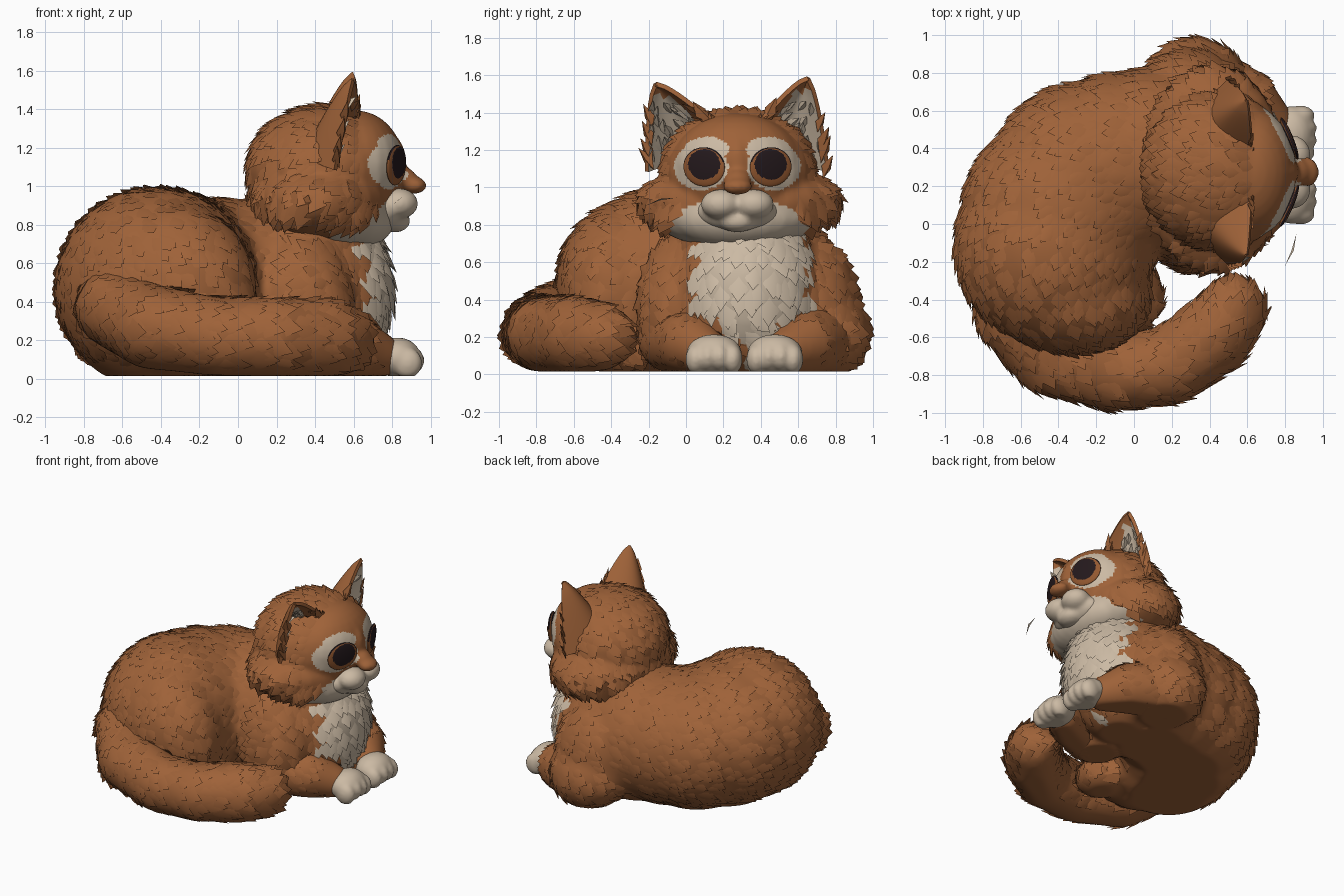
import bpy, bmesh, math, random
from mathutils import Vector, Matrix
from mathutils.bvhtree import BVHTree

random.seed(4)
if "Cube" in bpy.data.objects:
    bpy.data.objects.remove(bpy.data.objects["Cube"])


def material(name, rgb):
    m = bpy.data.materials.new(name)
    m.use_nodes = True
    m.diffuse_color = (*rgb, 1)
    m.node_tree.nodes["Principled BSDF"].inputs["Base Color"].default_value = (*rgb, 1)
    return m


PALETTE = [material("ginger fur", (0.345, 0.122, 0.040)),
           material("cream fur", (0.60, 0.49, 0.37)),
           material("brown iris", (0.30, 0.10, 0.03)),
           material("dark pupil", (0.018, 0.010, 0.012))]
GINGER, CREAM, IRIS, DARK = range(4)
MID = 0.275   # y of the face's middle
made = []


def add_object(name, bm):
    me = bpy.data.meshes.new(name)
    bm.to_mesh(me)
    bm.free()
    for m in PALETTE:
        me.materials.append(m)
    ob = bpy.data.objects.new(name, me)
    bpy.context.collection.objects.link(ob)
    made.append(ob)
    return ob


def ball(bm, c, r):
    mat = Matrix.Translation(c) @ Matrix.Diagonal((*r, 1))
    bmesh.ops.create_uvsphere(bm, u_segments=24, v_segments=16, radius=1, matrix=mat)


def bake(ob):
    dg = bpy.context.evaluated_depsgraph_get()
    me = bpy.data.meshes.new_from_object(ob.evaluated_get(dg))
    ob.modifiers.clear()
    ob.data = me


def blend(name, balls, voxel=0.025, smooth=6, rule=None, colour=GINGER):
    """Fuse ellipsoids into one soft skin, flatten it on the floor, colour by rule."""
    bm = bmesh.new()
    for c, r in balls:
        ball(bm, c, r)
    ob = add_object(name, bm)
    rem = ob.modifiers.new("fuse", 'REMESH')
    rem.mode, rem.voxel_size = 'VOXEL', voxel
    sm = ob.modifiers.new("soften", 'SMOOTH')
    sm.iterations = smooth
    bake(ob)
    if not ob.data.materials:
        for m in PALETTE:
            ob.data.materials.append(m)
    for v in ob.data.vertices:
        v.co.z = max(v.co.z, 0.015)
    for p in ob.data.polygons:
        p.material_index = rule(p.center, p.normal) if rule else colour
    return ob


def chain(points, steps=6):
    """Balls along a path of (x, y, z, radius)."""
    out = []
    for a, b in zip(points, points[1:]):
        for i in range(steps + 1):
            x, y, z, r = Vector(a).lerp(Vector(b), i / steps)
            out.append(((x, y, z), (r, r, r)))
    return out


def fur(name, skin, flow, spacing, length, width, lift, keep=lambda c, n: True):
    """Scatter overlapping pointed tufts that follow the flow direction."""
    bm, used = bmesh.new(), set()
    polys = list(skin.data.polygons)
    random.shuffle(polys)
    for p in polys:
        c, n = p.center, p.normal
        cell = tuple(round(k / spacing) for k in c)
        if cell in used or n.z < -0.75 or c.z < 0.05 or not keep(c, n):
            continue
        used.add(cell)
        d = flow(c)
        d = d - n * d.dot(n)
        if d.length < 0.05:
            continue
        d.normalize()
        d = (d + n.cross(d) * random.uniform(-0.2, 0.2)).normalized()
        s = n.cross(d)
        k = random.uniform(0.8, 1.15)
        L, W = length * k, width * k
        left, right = (bm.verts.new(c + s * q * W / 2 - n * 0.01) for q in (1, -1))
        root = bm.verts.new(c - d * L * 0.55 - n * 0.012)
        ridge = bm.verts.new(c + n * lift * 0.6)
        tip = bm.verts.new(c + d * L * 0.6 + n * lift)
        for f in ((root, right, ridge), (right, tip, ridge), (tip, left, ridge),
                  (left, root, ridge), (left, tip, right)):
            bm.faces.new(f).material_index = p.material_index
    for v in bm.verts:
        v.co.z = max(v.co.z, 0.015)
    bmesh.ops.recalc_face_normals(bm, faces=bm.faces[:])
    return add_object(name, bm)


def swirl(c):
    """Coat direction round the curled body; straight down on the chest."""
    if c.x > 0.45 and c.z > 0.3:
        return Vector((0, 0, -1))
    t = Vector((-(c.y + 0.4), c.x - 0.1, 0)).normalized()
    return t + Vector((0, 0, -0.3))


# Body: curled spine, chest, shoulders, thigh and hind foot
def chest_rule(c, n):
    half = 0.31 * min(1, max(0, (c.z - 0.14) / 0.22)) - 0.10 * max(0, c.z - 0.42)
    half += 0.03 * math.sin(c.z * 40)
    return CREAM if c.x > 0.5 and n.x > 0.15 and abs(c.y - 0.35) < half else GINGER


body = blend("body", [
    ((-0.42, -0.12, 0.47), (0.54, 0.54, 0.53)),
    ((-0.37, 0.06, 0.46), (0.55, 0.53, 0.52)),
    ((-0.26, 0.22, 0.45), (0.52, 0.54, 0.50)),
    ((-0.08, 0.29, 0.45), (0.47, 0.52, 0.49)),
    ((0.12, 0.34, 0.45), (0.42, 0.50, 0.50)),
    ((0.41, 0.33, 0.46), (0.40, 0.40, 0.48)),
    ((0.37, 0.30, 0.76), (0.35, 0.36, 0.24)),
    ((0.30, 0.66, 0.36), (0.30, 0.27, 0.38)),
    ((0.32, 0.71, 0.22), (0.29, 0.28, 0.26)),
    ((0.34, 0.00, 0.36), (0.27, 0.27, 0.40)),
    ((-0.32, -0.36, 0.46), (0.42, 0.34, 0.45)),
    ((-0.02, -0.38, 0.13), (0.18, 0.20, 0.13))], smooth=12, rule=chest_rule)
fur("body_fur", body, swirl, 0.085, 0.13, 0.12, 0.014,
    lambda c, n: chest_rule(c, n) == GINGER)
fur("chest_fur", body, swirl, 0.085, 0.15, 0.13, 0.024,
    lambda c, n: chest_rule(c, n) == CREAM)

# Tail wrapped round the right side
tail = blend("tail", chain([
    (-0.68, -0.20, 0.46, 0.17), (-0.64, -0.46, 0.37, 0.21), (-0.45, -0.68, 0.27, 0.22),
    (-0.12, -0.785, 0.22, 0.205), (0.18, -0.755, 0.215, 0.205), (0.42, -0.59, 0.21, 0.21),
    (0.53, -0.46, 0.20, 0.18)]))
fur("tail_fur", tail, lambda c: swirl(Vector((c.x, c.y, 0))) + Vector((0, 0, 0.15)),
    0.085, 0.15, 0.12, 0.016)

# Forelegs and paws
legs = {"right": [(0.34, -0.08, 0.19, 0.18), (0.58, 0.02, 0.17, 0.17), (0.73, 0.11, 0.12, 0.12)],
        "left": [(0.32, 0.76, 0.20, 0.21), (0.58, 0.65, 0.17, 0.18), (0.73, 0.53, 0.12, 0.12)]}
for side, path in legs.items():
    leg = blend(side + "_foreleg", chain(path))
    fur(side + "_foreleg_fur", leg, lambda c: Vector((1, 0, -0.3)), 0.09, 0.11, 0.09, 0.008,
        lambda c, n: c.x < 0.70)
    y = 0.15 if side == "right" else 0.475
    toes = [((0.88, y + k * 0.066, 0.10 - 0.012 * abs(k)), (0.095 - 0.012 * abs(k), 0.054, 0.08))
            for k in (-1.5, -0.5, 0.5, 1.5)]
    blend(side + "_paw", [((0.83, y, 0.11), (0.12, 0.15, 0.105))] + toes,
          voxel=0.014, smooth=5, colour=CREAM)


# Head with nose, painted eye patches and cream jaw
def inside(c, y, z, ry, rz):
    return ((c.y - y) / ry) ** 2 + ((c.z - z) / rz) ** 2 < 1


def face_rule(c, n):
    if c.x < 0.48:
        return GINGER
    if inside(c, MID, 0.77, 0.39, 0.17) and c.x < 0.88:
        return CREAM
    for s in (-1, 1):
        if n.x > 0 and (inside(c, MID + s * 0.195, 1.11, 0.145, 0.125)
                        or inside(c, MID + s * 0.165, 1.205, 0.12, 0.065)):
            return CREAM
    return GINGER


head = blend("head", [
    ((0.45, 0.28, 1.08), (0.41, 0.42, 0.345)),
    ((0.42, 0.29, 0.92), (0.38, 0.55, 0.23)),
    ((0.61, MID, 1.12), (0.25, 0.35, 0.275)),
    ((0.52, MID, 0.87), (0.28, 0.47, 0.20)),
    ((0.60, MID, 0.84), (0.22, 0.36, 0.17)),
    ((0.79, MID, 1.12), (0.085, 0.08, 0.15)),
    ((0.85, MID, 1.04), (0.08, 0.08, 0.06)),
    ((0.915, MID, 1.005), (0.065, 0.08, 0.045))], voxel=0.016, smooth=6, rule=face_rule)
face_centre = Vector((1.0, MID, 1.15))
fur("head_fur", head, lambda c: (c - face_centre) + Vector((0, 0, -0.35)),
    0.08, 0.13, 0.11, 0.015, lambda c, n: c.x < 0.62 and c.z > 0.85)
fur("cheek_ruff", head, lambda c: Vector((-0.4, (c.y - MID) * 0.6, -0.8)),
    0.075, 0.16, 0.12, 0.022,
    lambda c, n: c.z < 0.9 and c.x < 0.72 and face_rule(c, n) == GINGER)

# Muzzle
blend("muzzle", [((0.74, MID, 0.87), (0.13, 0.22, 0.11)),
                 ((0.81, MID, 0.82), (0.085, 0.10, 0.06))]
      + [((0.835, MID + s * 0.088, 0.91), (0.10, 0.107, 0.08)) for s in (-1, 1)],
      voxel=0.014, smooth=4, colour=CREAM)

# Eyes laid on the face surface
tree = BVHTree.FromPolygons([v.co for v in head.data.vertices],
                            [p.vertices[:] for p in head.data.polygons])
for side, s in (("right", -1), ("left", 1)):
    hit, normal, _, _ = tree.ray_cast(Vector((2, MID + s * 0.178, 1.11)), Vector((-1, 0, 0)))
    bm = bmesh.new()
    bmesh.ops.create_uvsphere(bm, u_segments=48, v_segments=40, radius=1)
    for f in bm.faces:
        c = f.calc_center_median()
        pupil = math.hypot(c.x + s * 0.05, c.y - 0.14) < 0.77
        lid = c.y > 0.3 and math.hypot(c.x, c.y) > 0.94
        f.material_index = DARK if pupil or lid else IRIS
    across = Vector((0, 0, 1)).cross(normal).normalized()
    up = normal.cross(across)
    turn = Matrix((across, up, normal)).transposed().to_4x4()
    bm.transform(Matrix.Translation(hit) @ turn @ Matrix.Diagonal((0.12, 0.105, 0.02, 1)))
    add_object(side + "_eye", bm)

# Ears: curved shells opening forward and outward, cream in the hollow
for side, s in (("right", -1), ("left", 1)):
    bm, rows = bmesh.new(), []
    base = Vector((0.54, MID + s * 0.285, 1.20))
    tip = Vector((0.575, MID - 0.03 + s * 0.41, 1.575 + s * 0.015))
    for i in range(11):
        t = i / 10
        mid, half = base.lerp(tip, t), 0.20 * (1 - t) ** 0.75 + 0.008
        row = []
        for j in range(13):
            u = j / 6 - 1
            bulge = Vector((-1.0, -s * 0.25, 0)) * half * (1 - u * u)
            edge = Vector((0.02 - s * u * half * 0.3, u * half, -s * u * half * 0.55))
            row.append(bm.verts.new(mid + bulge + edge))
        rows.append(row)
    for a, b in zip(rows, rows[1:]):
        for j in range(12):
            bm.faces.new((a[j], b[j], b[j + 1], a[j + 1]))
    ear = add_object(side + "_ear", bm)
    shell = ear.modifiers.new("shell", 'SOLIDIFY')
    shell.thickness, shell.offset, shell.material_offset = 0.025, -1, CREAM
    bake(ear)
    for p in ear.data.polygons:
        t = (p.center.z - base.z) / (tip.z - base.z)
        if t > 0.8 or abs(p.center.y - base.lerp(tip, t).y) > 0.19 * (1 - t) + 0.02:
            p.material_index = GINGER
    fur(side + "_ear_fur", ear, lambda c: Vector((0.1, s * 0.5, 0.8)), 0.08, 0.12, 0.07, 0.02,
        lambda c, n: n.x > 0.1 and c.z < 1.43)

# Single whisker
bm = bmesh.new()
ends = [(0.80, -0.22, 0.90), (0.84, -0.14, 0.935), (0.86, -0.05, 0.945)]
a, b, c = (Vector(e) for e in ends)
bm.faces.new([bm.verts.new(p) for p in (a, b - Vector((0.006, 0, 0.004)), c, b + Vector((0.006, 0, 0.004)))])
add_object("whisker", bm).data.polygons[0].material_index = CREAM

# Soft shading with crisp tuft edges
bpy.ops.object.select_all(action='DESELECT')
for ob in made:
    ob.select_set(True)
bpy.context.view_layer.objects.active = made[0]
bpy.ops.object.shade_smooth_by_angle(angle=math.radians(50))
